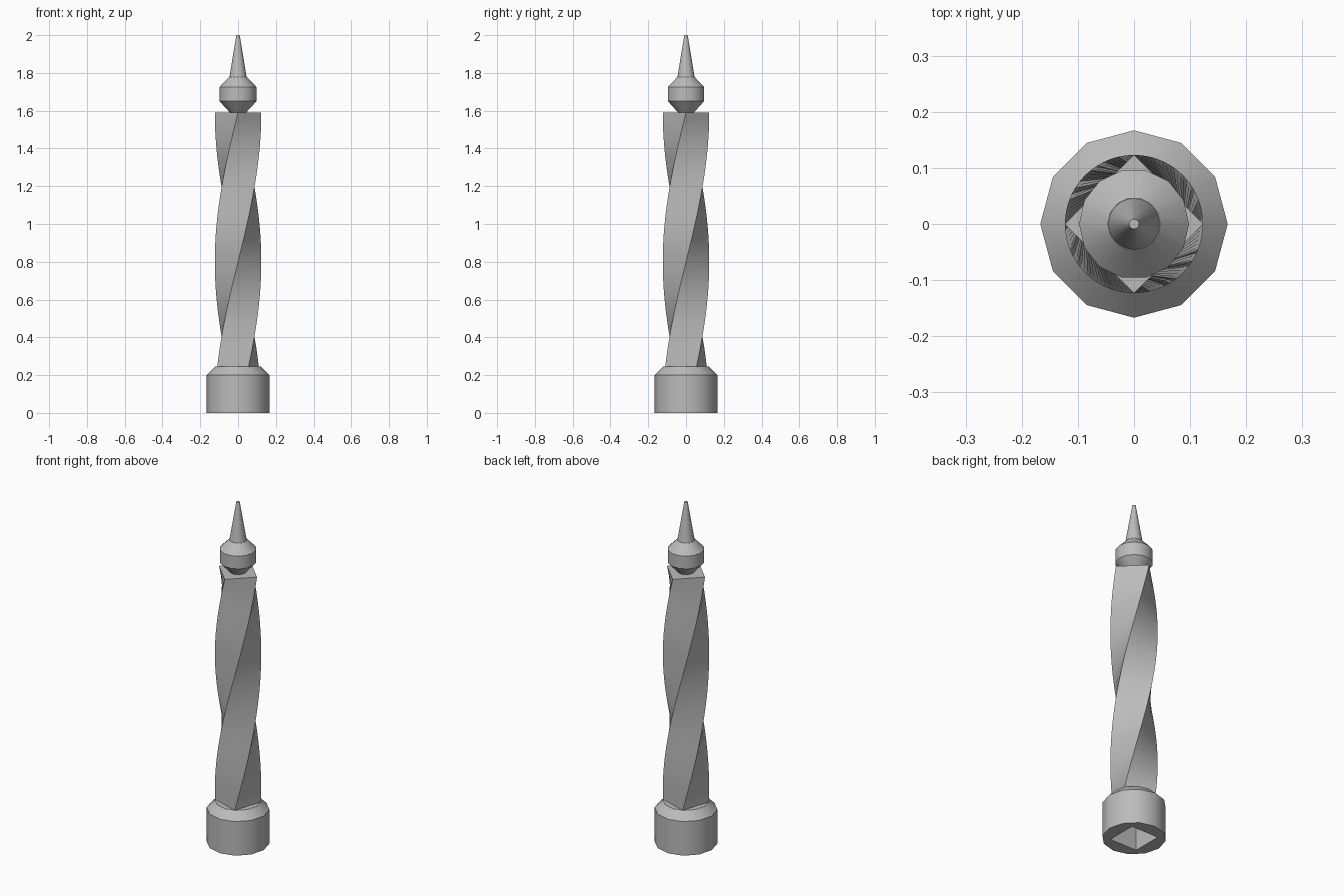
import bpy, bmesh
from math import sin, cos, pi, radians

cube = bpy.data.objects.get("Cube")
if cube:
    bpy.data.objects.remove(cube, do_unlink=True)

stone = bpy.data.materials.new("plain grey")
stone.use_nodes = True
grey = (0.5, 0.5, 0.5, 1)
stone.diffuse_color = grey
stone.node_tree.nodes["Principled BSDF"].inputs["Base Color"].default_value = grey


def ring(bm, radius, z, sides, turn=0.0):
    return [bm.verts.new((radius * cos(turn + 2 * pi * i / sides),
                          radius * sin(turn + 2 * pi * i / sides), z))
            for i in range(sides)]


def bridge(bm, low, high):
    n = len(low)
    for i in range(n):
        j = (i + 1) % n
        bm.faces.new((low[i], low[j], high[j], high[i]))


def finish(bm, name, angle):
    bmesh.ops.recalc_face_normals(bm, faces=bm.faces)
    mesh = bpy.data.meshes.new(name)
    bm.to_mesh(mesh)
    bm.free()
    mesh.materials.append(stone)
    obj = bpy.data.objects.new(name, mesh)
    bpy.context.collection.objects.link(obj)
    bpy.ops.object.select_all(action='DESELECT')
    obj.select_set(True)
    bpy.context.view_layer.objects.active = obj
    bpy.ops.object.shade_smooth_by_angle(angle=radians(angle))
    return obj


def turned(name, profile, sides, angle=33):
    """Stack of rings closed at both ends."""
    bm = bmesh.new()
    rings = [ring(bm, r, z, sides) for r, z in profile]
    for low, high in zip(rings, rings[1:]):
        bridge(bm, low, high)
    bm.faces.new(rings[0])
    bm.faces.new(rings[-1])
    return finish(bm, name, angle)


# Round base with a chamfered top and a square socket underneath
bm = bmesh.new()
outer = [ring(bm, r, z, 12) for r, z in ((0.167, 0), (0.167, 0.2), (0.122, 0.245))]
for low, high in zip(outer, outer[1:]):
    bridge(bm, low, high)
bm.faces.new(outer[-1])
mouth = ring(bm, 0.123, 0, 4, pi / 4)
roof = ring(bm, 0.123, 0.22, 4, pi / 4)
bridge(bm, mouth, roof)
bm.faces.new(roof)
rim = []
for loop in (outer[0], mouth):
    for i, v in enumerate(loop):
        w = loop[(i + 1) % len(loop)]
        rim.append(bm.edges.get((v, w)))
bmesh.ops.triangle_fill(bm, edges=rim, use_beauty=True)
finish(bm, "base", 33)

# Square shaft, twisted a quarter turn every 0.79 of height
BOTTOM, TOP, STEPS = 0.24, 1.59, 40
bm = bmesh.new()
levels = [BOTTOM + (TOP - BOTTOM) * k / STEPS for k in range(STEPS + 1)]
rings = [ring(bm, 0.123, z, 4, (z - TOP) / 0.79 * pi / 2) for z in levels]
for low, high in zip(rings, rings[1:]):
    bridge(bm, low, high)
bm.faces.new(rings[0])
bm.faces.new(rings[-1])
finish(bm, "twisted_shaft", 33)

# Collar and spike of the finial
turned("finial_collar", ((0.038, 1.585), (0.098, 1.65), (0.098, 1.725), (0.047, 1.778)), 14)
turned("finial_spike", ((0.046, 1.775), (0.009, 2.0)), 24)
